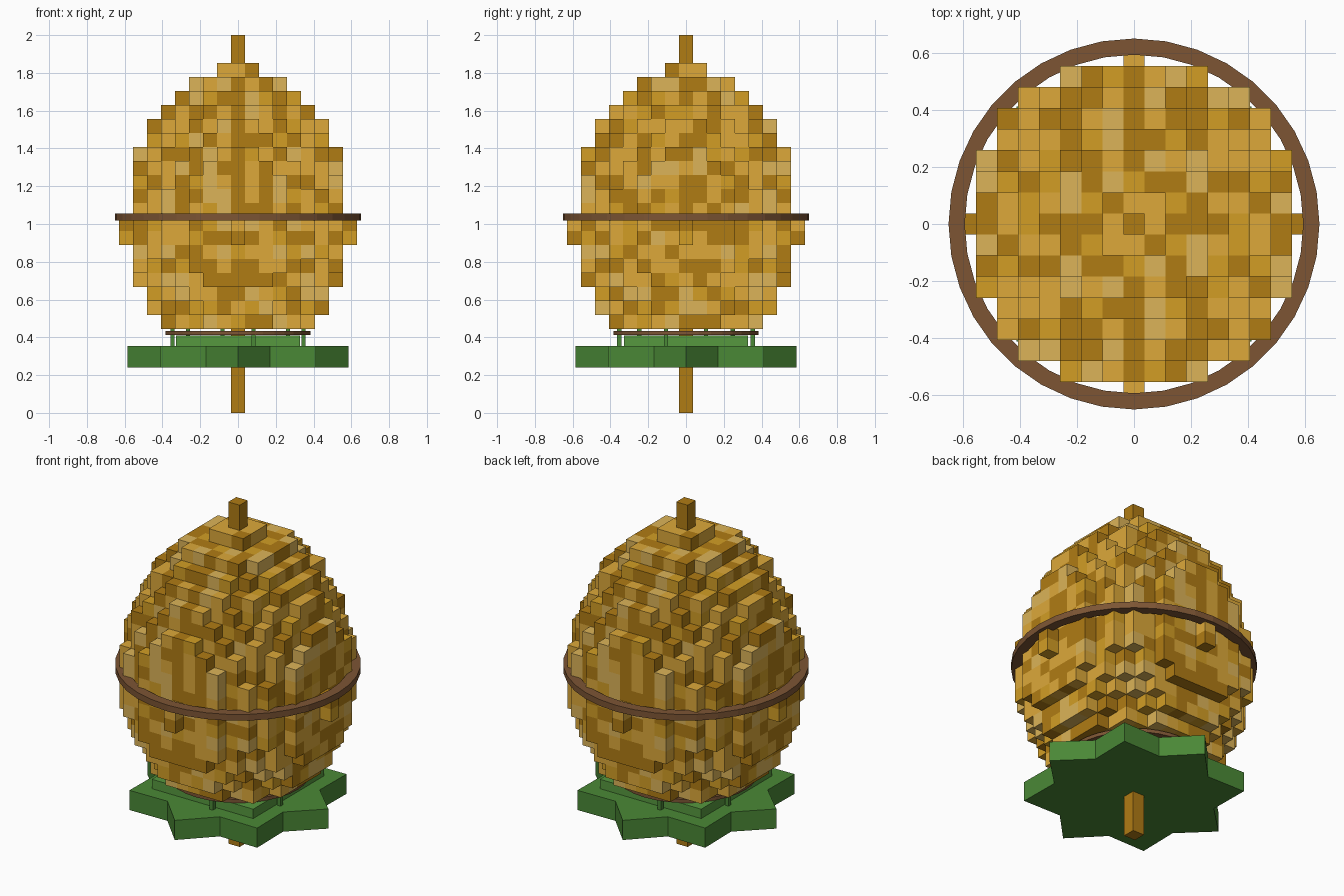
import bpy, bmesh, random
from math import sin, cos, pi, radians

if "Cube" in bpy.data.objects:
    bpy.data.objects.remove(bpy.data.objects["Cube"])

random.seed(7)
V = 2 / 27  # voxel size


def mat(name, col):
    m = bpy.data.materials.new(name)
    m.diffuse_color = (*[(c / 255 / 12.92 if c < 11 else ((c / 255 + 0.055) / 1.055) ** 2.4) for c in col], 1)
    m.use_nodes = True
    m.node_tree.nodes["Principled BSDF"].inputs["Base Color"].default_value = m.diffuse_color
    return m


golds = [mat("gold_dark", (176, 124, 20)), mat("gold_mid", (210, 158, 37)),
         mat("gold_light", (221, 169, 58)), mat("gold_pale", (220, 180, 88))]
green = mat("leaf_green", (74, 136, 54))
leaf_light = mat("leaf_light", (86, 152, 62))
brown = mat("band_brown", (125, 85, 52))


def finish(name, bm, mats):
    bmesh.ops.recalc_face_normals(bm, faces=bm.faces)
    me = bpy.data.meshes.new(name)
    bm.to_mesh(me)
    bm.free()
    for m in mats:
        me.materials.append(m)
    ob = bpy.data.objects.new(name, me)
    bpy.context.collection.objects.link(ob)
    return ob


def prism(name, pts, z0, z1, m):
    bm = bmesh.new()
    lo = [bm.verts.new((x, y, z0)) for x, y in pts]
    hi = [bm.verts.new((x, y, z1)) for x, y in pts]
    bm.faces.new(lo)
    bm.faces.new(hi)
    for i in range(len(pts)):
        j = (i + 1) % len(pts)
        bm.faces.new((lo[i], lo[j], hi[j], hi[i]))
    return finish(name, bm, [m])


def square(cx, cy, h):
    return [(cx - h, cy - h), (cx + h, cy - h), (cx + h, cy + h), (cx - h, cy + h)]


def ring(name, r0, r1, z0, z1, n=36):
    bm = bmesh.new()
    loops = []
    for i in range(n):
        c, s = cos(2 * pi * i / n), sin(2 * pi * i / n)
        loops.append([bm.verts.new((r * c, r * s, z))
                      for r, z in ((r0, z0), (r1, z0), (r1, z1), (r0, z1))])
    for i in range(n):
        a, b = loops[i], loops[(i + 1) % n]
        for k in range(4):
            bm.faces.new((a[k], b[k], b[(k + 1) % 4], a[(k + 1) % 4]))
    return finish(name, bm, [brown])


# Voxel egg: one disc of cubes per layer, only exposed faces kept
radii = [5.7, 6.37, 6.95, 7.38, 7.7, 7.9, 8.03, 8.03, 7.95, 7.85, 7.65, 7.4,
         7.1, 6.7, 6.25, 5.7, 4.85, 3.8, 1.6]
cells = {(x, y, k + 6) for k, r in enumerate(radii)
         for x in range(-8, 9) for y in range(-8, 9) if x * x + y * y <= r * r}

# Random gold tint per cube, the same on opposite sides of the egg
tints = {}
for x, y, z in sorted(cells):
    shade = random.choice((0, 0, 1, 2, 2, 3))
    if x == 0 and abs(y) > 2 and z > 13:
        shade = 0
    tints[x, y, z] = tints.get((-x, -y, z), shade)

bm = bmesh.new()
corners = {}


def corner(i, j, k):
    if (i, j, k) not in corners:
        corners[i, j, k] = bm.verts.new(((i - .5) * V, (j - .5) * V, k * V))
    return corners[i, j, k]


for c in sorted(cells):
    for axis in range(3):
        for side in (0, 1):
            nb = list(c)
            nb[axis] += 2 * side - 1
            if tuple(nb) in cells:
                continue
            quad = []
            for u, w in ((0, 0), (1, 0), (1, 1), (0, 1)):
                p = list(c)
                p[axis] += side
                p[(axis + 1) % 3] += u
                p[(axis + 2) % 3] += w
                quad.append(corner(*p))
            f = bm.faces.new(quad if side else quad[::-1])
            f.material_index = tints[c]
finish("voxel_egg", bm, golds)

# Stem below and tip above
prism("bottom_stem", square(0, 0, V / 2), 0, 6 * V, golds[0])
prism("top_tip", square(0, 0, V / 2), 25 * V, 2, golds[0])

# Brown bands
ring("middle_band", 0.595, 0.652, 1.018, 1.055)
ring("lower_band", 0.345, 0.385, 0.413, 0.434)

# Eight-pointed leaf base and square collar on top of it
star = [((.444 if i % 2 else .585) * cos(i * pi / 8),
         (.444 if i % 2 else .585) * sin(i * pi / 8)) for i in range(16)]
prism("leaf_base", star, 0.24, 0.355, green)
prism("leaf_collar", square(0, 0, 0.328), 0.355, 0.41, leaf_light)

# Small stalks around the collar
for i in range(6):
    a = radians(-77 + 60 * i)
    prism(f"stalk_{i + 1}", square(.363 * cos(a), .363 * sin(a), .011), 0.35, 0.45, green)
